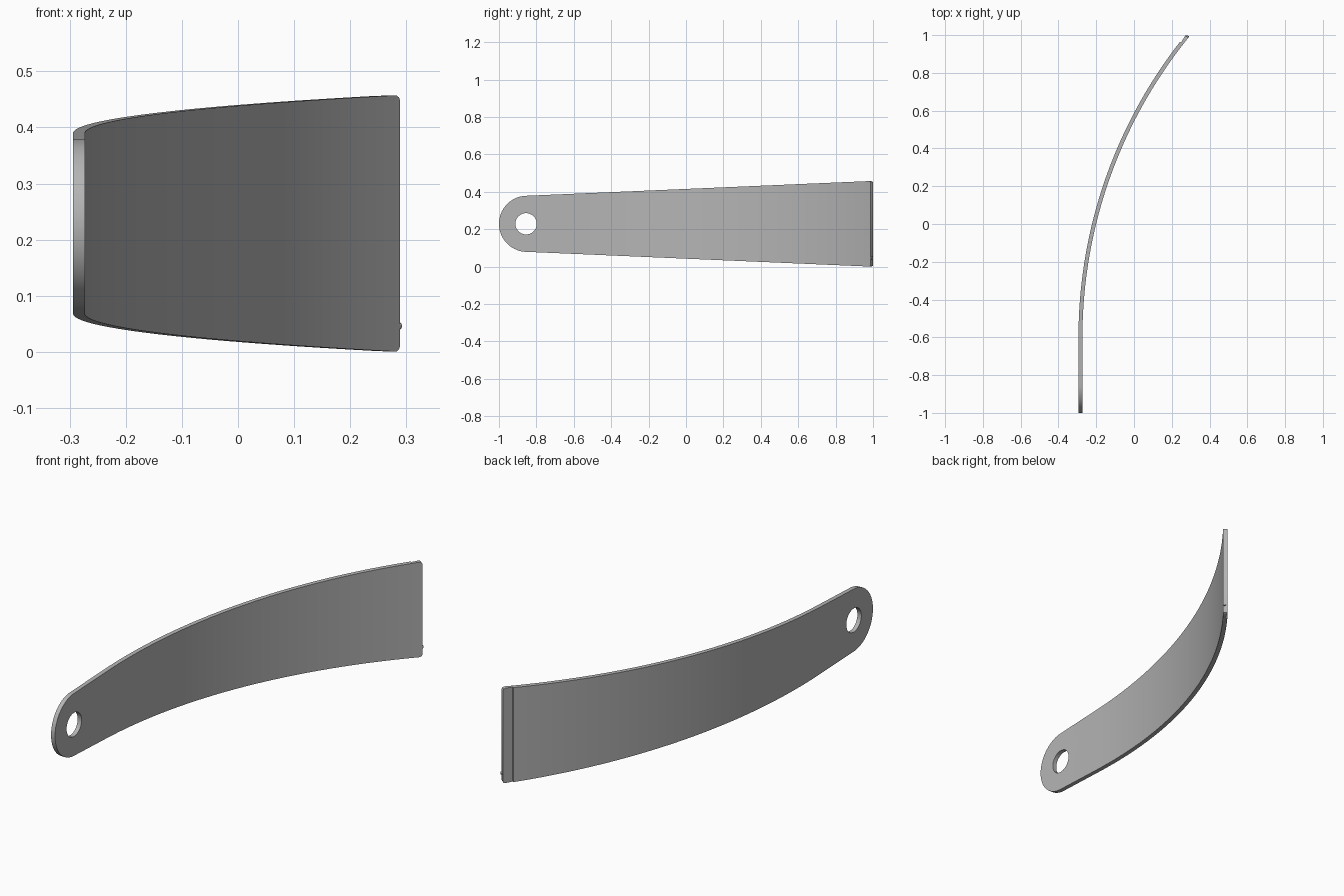
import bpy, bmesh, math
from mathutils import Vector

cube = bpy.data.objects.get("Cube")
if cube:
    bpy.data.objects.remove(cube, do_unlink=True)

# Main dimensions
MID_Z = 0.229
THICK = 0.021
X_FLAT = -0.2835       # middle of the straight section
Y_BEND = -0.6          # where the bend begins
RADIUS = 2.535
END_ANGLE = 0.68
LIP_ANGLE = 0.6618
EYE_Y = -0.85
EYE_R = 0.15

grey = bpy.data.materials.new("satin_grey")
grey.use_nodes = True
colour = (0.46, 0.46, 0.46, 1)
grey.diffuse_color = colour
grey.node_tree.nodes["Principled BSDF"].inputs["Base Color"].default_value = colour


def half_height(y):
    return EYE_R + (y - EYE_Y) / (1 - EYE_Y) * 0.079


def on_arc(angle):
    """Point on the bend's middle line and its outward direction."""
    point = Vector((X_FLAT + RADIUS * (1 - math.cos(angle)),
                    Y_BEND + RADIUS * math.sin(angle), MID_Z))
    return point, Vector((-math.cos(angle), math.sin(angle), 0))


# Stations along the strap: point, outward direction, half height, outer inset
stations = []
for i in range(17):
    t = max(i, 0.4) / 16 * math.pi / 2
    stations.append((Vector((X_FLAT, EYE_Y - EYE_R * math.cos(t), MID_Z)),
                     Vector((-1, 0, 0)), EYE_R * math.sin(t), 0))
STEPS = 40
for i in range(STEPS + 1):
    p, n = on_arc(LIP_ANGLE * i / STEPS)
    stations.append((p, n, half_height(p.y), 0))
# Shallow stepped lip with softened corners at the wide end
for angle, inset, trim in ((LIP_ANGLE + 0.0003, 0.007, 0), (END_ANGLE - 0.004, 0.002, 0),
                           (END_ANGLE - 0.001, 0.0005, 0.004), (END_ANGLE, 0, 0.009)):
    p, n = on_arc(angle)
    stations.append((p, n, half_height(p.y) - trim, inset))

# Strap: four-cornered sections joined into a closed solid
bm = bmesh.new()
rings = []
for p, n, h, inset in stations:
    outer = p + n * (THICK / 2 - inset)
    inner = p - n * THICK / 2
    up = Vector((0, 0, h))
    rings.append([bm.verts.new(v) for v in (outer - up, outer + up, inner + up, inner - up)])
for a, b in zip(rings, rings[1:]):
    for k in range(4):
        m = (k + 1) % 4
        bm.faces.new((a[k], a[m], b[m], b[k]))
bm.faces.new(rings[0])
bm.faces.new(rings[-1])
bmesh.ops.recalc_face_normals(bm, faces=bm.faces[:])
mesh = bpy.data.meshes.new("strap")
bm.to_mesh(mesh)
bm.free()
strap = bpy.data.objects.new("strap", mesh)
bpy.context.collection.objects.link(strap)
strap.data.materials.append(grey)


def cylinder(name, radius, depth, centre, direction, sides):
    bpy.ops.mesh.primitive_cylinder_add(vertices=sides, radius=radius, depth=depth, location=centre)
    obj = bpy.context.object
    obj.name = name
    obj.rotation_euler = direction.to_track_quat('Z', 'Y').to_euler()
    obj.data.materials.append(grey)
    return obj


def select_only(obj):
    bpy.ops.object.select_all(action='DESELECT')
    obj.select_set(True)
    bpy.context.view_layer.objects.active = obj


# Round eye cut through the narrow end
cutter = cylinder("eye_cutter", 0.057, 0.2, (X_FLAT, EYE_Y - 0.005, MID_Z), Vector((1, 0, 0)), 48)
cutter.hide_render = True
cut = strap.modifiers.new("eye", 'BOOLEAN')
cut.operation = 'DIFFERENCE'
cut.solver = 'EXACT'
cut.object = cutter
select_only(strap)
bpy.ops.object.modifier_apply(modifier="eye")
bpy.data.objects.remove(cutter, do_unlink=True)

# Small locating pin on the end face
p, n = on_arc(END_ANGLE)
along = Vector((math.sin(END_ANGLE), math.cos(END_ANGLE), 0))
pin = cylinder("end_pin", 0.007, 0.012, p - n * 0.0035 + Vector((0, 0, 0.046 - MID_Z)), along, 16)

for obj in (strap, pin):
    select_only(obj)
    bpy.ops.object.shade_smooth_by_angle(angle=math.radians(30))
